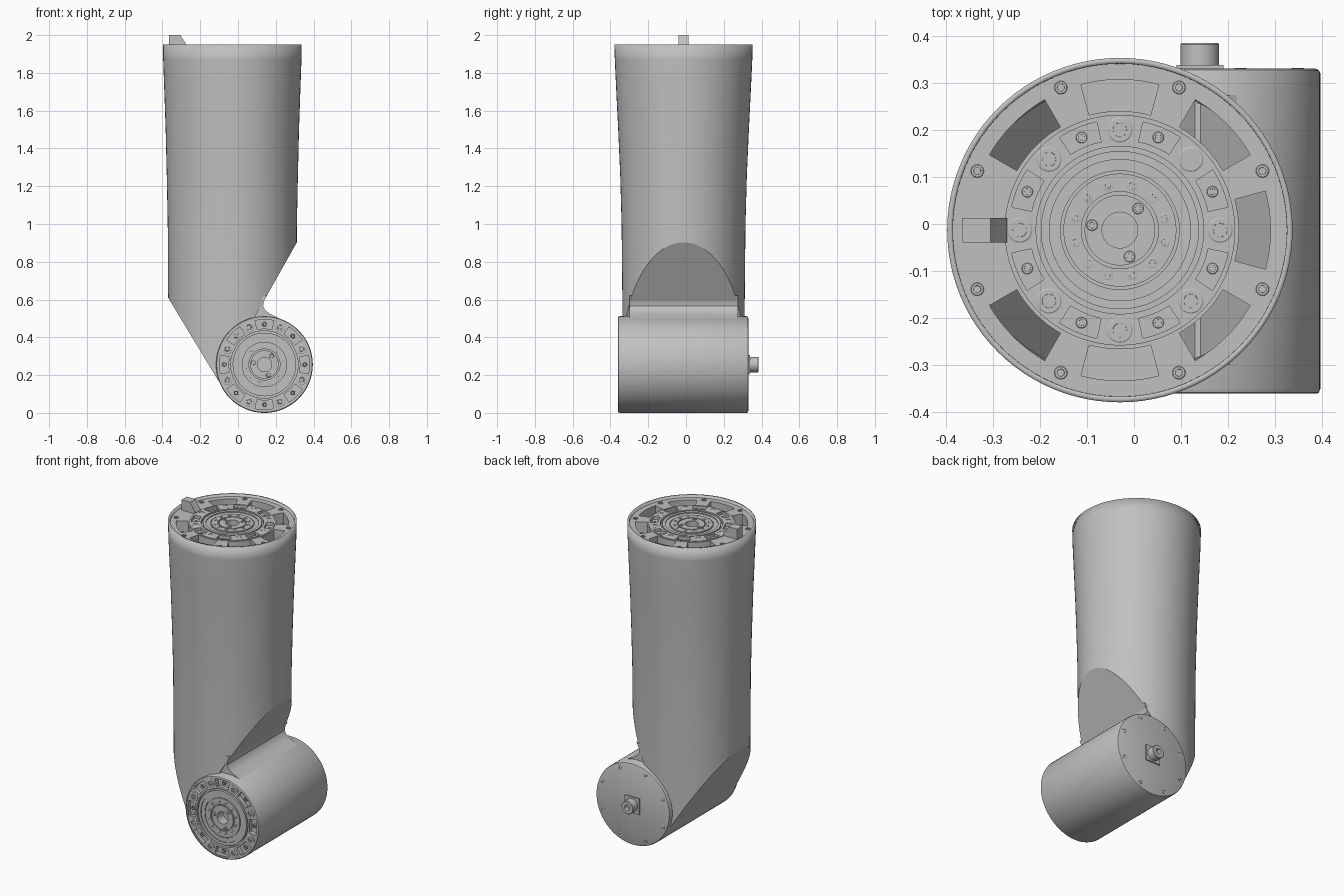
import bpy, bmesh
from math import sin, cos, pi, radians
from mathutils import Matrix, Vector

cube = bpy.data.objects.get("Cube")
if cube:
    bpy.data.objects.remove(cube)

metal = bpy.data.materials.new("light_grey_metal")
metal.use_nodes = True
GREY = (0.53, 0.53, 0.53, 1)
metal.diffuse_color = GREY
for node in metal.node_tree.nodes:
    if node.type == 'BSDF_PRINCIPLED':
        node.inputs["Base Color"].default_value = GREY


def finish(name, bm, matrix=Matrix(), normals=True):
    """Turn a bmesh into a smooth-shaded object with sharp edges."""
    bmesh.ops.remove_doubles(bm, verts=bm.verts[:], dist=1e-5)
    if normals:
        bmesh.ops.recalc_face_normals(bm, faces=bm.faces[:])
    bm.transform(matrix)
    mesh = bpy.data.meshes.new(name)
    bm.to_mesh(mesh)
    bm.free()
    mesh.materials.append(metal)
    mesh.shade_smooth()
    mesh.set_sharp_from_angle(angle=radians(25))
    obj = bpy.data.objects.new(name, mesh)
    bpy.context.scene.collection.objects.link(obj)
    return obj


def add_rings(bm, profile, n, place=Matrix()):
    """Join elliptical rings (rx, ry, z) into a surface; returns the rings."""
    rings = [[bm.verts.new(place @ Vector((rx * cos(2 * pi * k / n), ry * sin(2 * pi * k / n), z)))
              for k in range(n)] for rx, ry, z in profile]
    for low, high in zip(rings, rings[1:]):
        for k in range(n):
            m = (k + 1) % n
            bm.faces.new((low[k], low[m], high[m], high[k]))
    return rings


def lathe(name, profile, matrix, n=32, places=(Matrix(),)):
    bm = bmesh.new()
    for place in places:
        add_rings(bm, [(r, r, z) for r, z in profile], n, place)
    return finish(name, bm, matrix)


def prism(name, outline, y0, y1):
    """Extrude an (x, z) outline along y."""
    bm = bmesh.new()
    face = bm.faces.new([bm.verts.new((x, y0, z)) for x, z in outline])
    out = bmesh.ops.extrude_face_region(bm, geom=[face])
    moved = [v for v in out["geom"] if isinstance(v, bmesh.types.BMVert)]
    bmesh.ops.translate(bm, verts=moved, vec=(0, y1 - y0, 0))
    return finish(name, bm)


def circle_places(count, radius, start, z=0.0):
    return [Matrix.Translation((radius * cos(a), radius * sin(a), z))
            for a in (radians(start + 360 * k / count) for k in range(count))]


def fasteners(name, matrix, count, circle, start, r, height=0.004, z=0.0):
    profile = [(0, -0.006), (r * 0.5, -0.006), (r * 0.55, height), (r * 0.9, height),
               (r, height * 0.7), (r, -0.025)]
    return lathe(name, profile, matrix, 20, circle_places(count, circle, start, z))


HOLE = -0.07


def stepped_disc(name, matrix, radii, height, cells=120):
    """Round plate whose height follows a rule per polar cell, with walls at each step."""
    bm = bmesh.new()
    step = 2 * pi / cells

    def quad(*pts):
        bm.faces.new([bm.verts.new((r * cos(t), r * sin(t), z)) for r, t, z in pts])

    bands = list(zip(radii, radii[1:]))
    grid = [[height((a + b) / 2, (j + 0.5) * 360 / cells) for j in range(cells)] for a, b in bands]
    for i, (a, b) in enumerate(bands):
        for j in range(cells):
            h, t, u = grid[i][j], j * step, (j + 1) * step
            if h != HOLE:
                quad((a, t, h), (b, t, h), (b, u, h), (a, u, h))
            if i + 1 < len(bands) and grid[i + 1][j] != h:
                o = grid[i + 1][j]
                quad((b, t, o), (b, u, o), (b, u, h), (b, t, h))
            o = grid[i][(j + 1) % cells]
            if o != h:
                quad((a, u, o), (a, u, h), (b, u, h), (b, u, o))
    return finish(name, bm, matrix, normals=False)


def off_axis(angle, phase):
    """Degrees to the nearest of eight evenly spaced directions."""
    return abs((angle - phase + 22.5) % 45 - 22.5)


HUB_STEPS = [(0.038, -0.06), (0.075, 0.0), (0.082, -0.008), (0.12, 0.0), (0.126, -0.008),
             (0.15, -0.004), (0.168, 0.002), (0.178, -0.02)]
HUB_RADII = [0.0] + [r for r, _ in HUB_STEPS]


def hub_height(r):
    return next((h for limit, h in HUB_STEPS if r < limit), None)


def top_height(r, a):
    h = hub_height(r)
    if h is not None:
        return h
    if r < 0.245:
        return -0.014 if 0.192 < r < 0.235 and off_axis(a, 22.5) < 10 else 0.004
    if 0.253 < r < 0.32 and off_axis(a, 0) < 15 and abs(a - 180) > 20:
        return -0.05 if min(abs(a - 90), abs(a - 270)) < 20 else HOLE
    return 0.0


def front_height(r, a):
    h = hub_height(r)
    if h is not None:
        return h
    return -0.022 if 0.19 < r < 0.238 and off_axis(a, 0) < 13 else 0.002


def flange_hardware(side, matrix, start):
    """Bosses and screws shared by both joint flanges."""
    fasteners(side + "_boss_rings", matrix, 8, 0.213, start, 0.027, 0.006)
    fasteners(side + "_boss_screws", matrix, 8, 0.213, start, 0.012, 0.004)
    fasteners(side + "_pocket_screws", matrix, 8, 0.213, start + 22.5, 0.012, 0.004, -0.015)
    fasteners(side + "_hub_screws", matrix, 12, 0.098, 15, 0.011, 0.002)
    fasteners(side + "_centre_screws", matrix, 3, 0.06, 50, 0.012, 0.003)


# Upright tube, trimmed by two sloping planes at its lower end
AXIS_X, AXIS_Y = -0.03, -0.013
bm = bmesh.new()
tube = [(0.34, 0.324, 0.0), (0.34, 0.324, 0.6), (0.342, 0.328, 1.0), (0.347, 0.335, 1.25),
        (0.353, 0.346, 1.5), (0.36, 0.356, 1.7), (0.366, 0.364, 1.87), (0.367, 0.366, 1.95)]
rings = add_rings(bm, tube, 96, Matrix.Translation((AXIS_X, AXIS_Y, 0)))
bm.faces.new(rings[0][::-1])
for point, normal in (((0.31, 0, 0.9), (0.32, 0, -0.18)), ((-0.37, 0, 0.61), (-0.48, 0, -0.29))):
    cut = bmesh.ops.bisect_plane(bm, geom=bm.verts[:] + bm.edges[:] + bm.faces[:], dist=1e-5,
                                 plane_co=point, plane_no=normal, clear_outer=True)
    edges = [e for e in cut["geom_cut"] if isinstance(e, bmesh.types.BMEdge)]
    bmesh.ops.edgeloop_fill(bm, edges=edges)
body = finish("upright_tube", bm)
shell = body.modifiers.new("wall", 'SOLIDIFY')
shell.thickness = 0.012
shell.offset = -1

# Crosswise joint housing with a rounded back edge and a thin front rim
JOINT_X, JOINT_Z, JOINT_R = 0.14, 0.256, 0.256
turn_front = Matrix.Rotation(pi / 2, 4, 'X')
turn_back = Matrix.Rotation(-pi / 2, 4, 'X')
housing = [(0, -0.345), (0.246, -0.345), (0.253, -0.342), (JOINT_R, -0.335), (JOINT_R, 0.335),
           (0.253, 0.343), (0.25, 0.345), (0.246, 0.345), (0.246, 0.325)]
lathe("joint_housing", housing, Matrix.Translation((JOINT_X, -0.015, JOINT_Z)) @ turn_front, 96)

# Concave blend between tube and housing
prism("joint_blend", [(0.08, 0.49), (0.227, 0.495), (0.195, 0.512), (0.165, 0.527), (0.143, 0.545),
                      (0.133, 0.565), (0.138, 0.595), (0.153, 0.622), (0.13, 0.62)], -0.3, 0.274)

# Top flange with slots, screws and locating tab
top = Matrix.Translation((AXIS_X, AXIS_Y, 1.935))
stepped_disc("top_flange", top, HUB_RADII + [0.192, 0.235, 0.245, 0.253, 0.32, 0.357], top_height)
flange_hardware("top", top, 0)
fasteners("top_rim_screws", top, 8, 0.328, 22.5, 0.014)
prism("locating_tab", [(-0.365, 1.92), (-0.365, 2.0), (-0.305, 2.0), (-0.27, 1.945), (-0.27, 1.92)],
      AXIS_Y - 0.026, AXIS_Y + 0.026)

# Front flange on the joint housing
front = Matrix.Translation((JOINT_X, -0.354, JOINT_Z)) @ turn_front
stepped_disc("front_flange", front, HUB_RADII + [0.19, 0.238, 0.247], front_height)
flange_hardware("front", front, 22.5)

# Back cover screws and cable connector
back = Matrix.Translation((JOINT_X, 0.33, JOINT_Z)) @ turn_back
fasteners("back_cover_screws", back, 8, 0.225, 22.5, 0.013, 0.002)
prism("connector_base", [(JOINT_X + sx * 0.05, JOINT_Z + sz * 0.05)
                         for sx, sz in ((-1, -1), (1, -1), (1, 1), (-1, 1))], 0.325, 0.338)
lathe("connector_barrel", [(0, 0.035), (0.016, 0.035), (0.018, 0.055), (0.038, 0.055),
                           (0.041, 0.052), (0.041, 0)], back)
